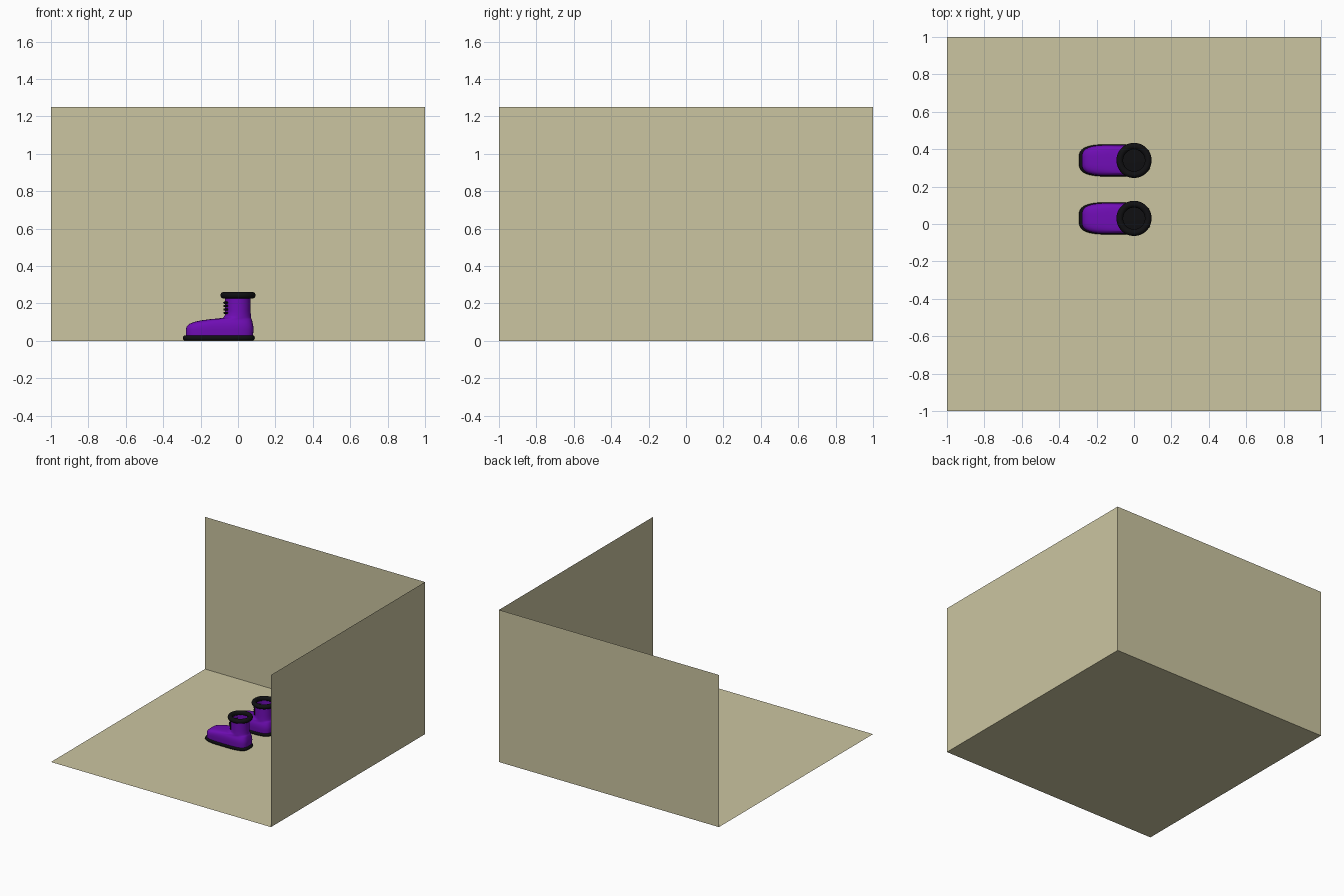
import bpy, bmesh
from math import sin, cos, pi, radians, copysign

if "Cube" in bpy.data.objects:
    bpy.data.objects.remove(bpy.data.objects["Cube"])


def material(name, rgb):
    m = bpy.data.materials.new(name)
    m.diffuse_color = (*rgb, 1)
    m.use_nodes = True
    m.node_tree.nodes["Principled BSDF"].inputs["Base Color"].default_value = m.diffuse_color
    return m


WALL = material("cream", (0.60, 0.56, 0.355))
PURPLE = material("purple", (0.16, 0.004, 0.46))
BLACK = material("black", (0.005, 0.005, 0.006))


def finish(bm, name, mat, smooth=True, recalc=True):
    if recalc:
        bmesh.ops.recalc_face_normals(bm, faces=bm.faces)
    me = bpy.data.meshes.new(name)
    bm.to_mesh(me)
    bm.free()
    me.materials.append(mat)
    ob = bpy.data.objects.new(name, me)
    bpy.context.collection.objects.link(ob)
    for p in me.polygons:
        p.use_smooth = smooth
    return ob


def panel(name, pts):
    bm = bmesh.new()
    bm.faces.new([bm.verts.new(p) for p in pts])
    return finish(bm, name, WALL, False, False)


def loft(name, sections, y0, mat, cap, n=64):
    """Stack superellipse rings: (z, x_front, x_back, half_width, exponent)."""
    bm = bmesh.new()
    rings = []
    for z, xa, xb, w, e in sections:
        ring = []
        for i in range(n):
            c, s = cos(2 * pi * i / n), sin(2 * pi * i / n)
            x = (xa + xb) / 2 + (xb - xa) / 2 * copysign(abs(c) ** (2 / e), c)
            ring.append(bm.verts.new((x, y0 + w * copysign(abs(s) ** (2 / e), s), z)))
        rings.append(ring)
    for a, b in zip(rings, rings[1:]):
        for i in range(n):
            j = (i + 1) % n
            bm.faces.new((a[i], a[j], b[j], b[i]))
    if cap:
        bm.faces.new(rings[0])
        bm.faces.new(rings[-1])
    return finish(bm, name, mat)


def lace(name, y0, z):
    """Short rounded bar wrapped round the front of the shaft."""
    cu = bpy.data.curves.new(name, 'CURVE')
    cu.dimensions = '3D'
    cu.bevel_depth = 0.006
    cu.bevel_resolution = 3
    cu.use_fill_caps = True
    sp = cu.splines.new('POLY')
    sp.points.add(10)
    for i, p in enumerate(sp.points):
        a = radians(180 - 38 + 7.6 * i)
        p.co = (0.073 * cos(a), y0 + 0.073 * sin(a), z, 1)
    cu.materials.append(BLACK)
    bpy.context.collection.objects.link(bpy.data.objects.new(name, cu))


# Room: thin floor and two walls
H = 1.25
panel("floor", [(-1, -1, 0), (1, -1, 0), (1, 1, 0), (-1, 1, 0)])
panel("back_wall", [(-1, 1, 0), (1, 1, 0), (1, 1, H), (-1, 1, H)])
panel("right_wall", [(1, 1, 0), (1, -1, 0), (1, -1, H), (1, 1, H)])

# Foot blending up into the open shaft
UPPER = [
    (0.025, -0.278, 0.080, 0.079, 3.6), (0.060, -0.279, 0.083, 0.082, 3.6),
    (0.078, -0.274, 0.082, 0.082, 3.5), (0.092, -0.258, 0.079, 0.080, 3.4),
    (0.102, -0.232, 0.077, 0.077, 3.2), (0.110, -0.195, 0.075, 0.073, 3.0),
    (0.116, -0.150, 0.073, 0.071, 2.7), (0.120, -0.105, 0.071, 0.070, 2.3),
    (0.124, -0.080, 0.070, 0.069, 2.1), (0.135, -0.071, 0.069, 0.068, 2.0),
    (0.160, -0.069, 0.067, 0.067, 2.0), (0.245, -0.069, 0.067, 0.067, 2.0)]
# Sole slab with a rounded edge
SOLE = [(0.002 if i == 0 else 0.016 - 0.014 * cos(pi * i / 8),
         -0.282 - 0.013 * sin(pi * i / 8), 0.078 + 0.012 * sin(pi * i / 8),
         0.075 + 0.011 * sin(pi * i / 8), 3.4) for i in range(9)]

for side, y in (("near", 0.03), ("far", 0.34)):
    loft(side + "_boot_upper", UPPER, y, PURPLE, False)
    loft(side + "_boot_sole", SOLE, y, BLACK, True)
    # Padded collar
    bpy.ops.mesh.primitive_torus_add(location=(0, y, 0.244), major_radius=0.076,
                                     minor_radius=0.018, major_segments=48, minor_segments=16)
    collar = bpy.context.object
    collar.name = side + "_boot_collar"
    collar.data.materials.append(BLACK)
    bpy.ops.object.shade_smooth()
    # Laces
    for k in range(4):
        lace(f"{side}_boot_lace_{k + 1}", y, 0.150 + 0.018 * k)
